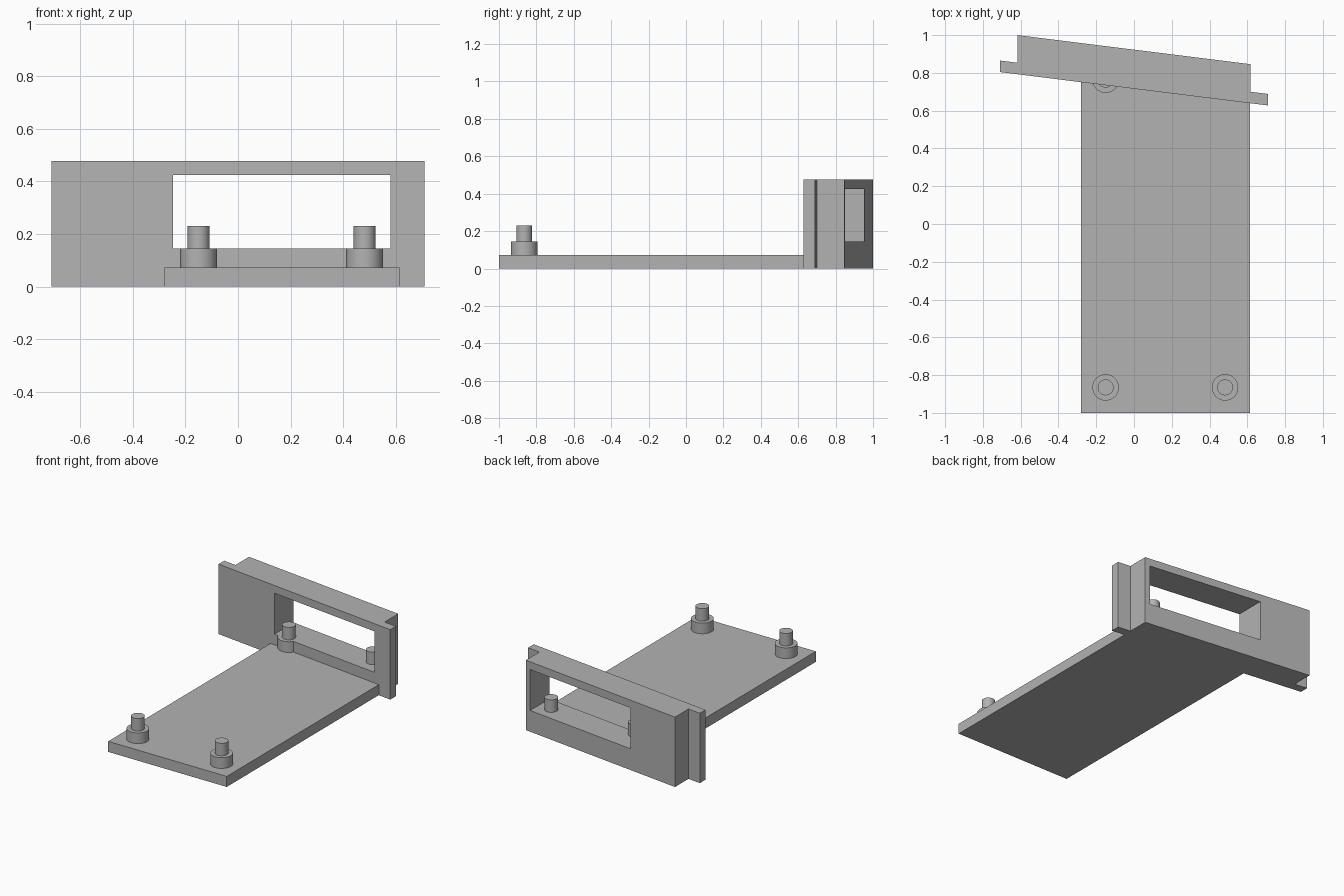
import bpy
import bmesh

cube = bpy.data.objects.get("Cube")
if cube:
    bpy.data.objects.remove(cube, do_unlink=True)

grey = bpy.data.materials.new("plain grey")
grey.use_nodes = True
GREY = (0.45, 0.45, 0.45, 1)
grey.diffuse_color = GREY
grey.node_tree.nodes["Principled BSDF"].inputs["Base Color"].default_value = GREY


def prism(name, outline, z0, z1):
    """Extrude a plan outline upward from z0 to z1."""
    bm = bmesh.new()
    face = bm.faces.new([bm.verts.new((x, y, z0)) for x, y in outline])
    grown = bmesh.ops.extrude_face_region(bm, geom=[face])["geom"]
    top = [v for v in grown if isinstance(v, bmesh.types.BMVert)]
    bmesh.ops.translate(bm, verts=top, vec=(0, 0, z1 - z0))
    bmesh.ops.recalc_face_normals(bm, faces=bm.faces)
    mesh = bpy.data.meshes.new(name)
    bm.to_mesh(mesh)
    bm.free()
    mesh.materials.append(grey)
    obj = bpy.data.objects.new(name, mesh)
    bpy.context.collection.objects.link(obj)
    return obj


def cylinder(name, x, y, radius, z0, z1):
    bpy.ops.mesh.primitive_cylinder_add(vertices=48, radius=radius, depth=z1 - z0,
                                        location=(x, y, (z0 + z1) / 2))
    obj = bpy.context.object
    obj.name = name
    obj.data.materials.append(grey)
    bpy.ops.object.shade_smooth_by_angle()


def front_y(x):
    """Slanted front line of the upright panel."""
    return 0.716 - 0.1245 * x


LEFT, RIGHT = 0.615, -0.28
BODY, FLANGE = 0.617, 0.71
BASE_TOP, COLLAR_TOP, PIN_TOP, PANEL_TOP = 0.072, 0.145, 0.23, 0.477
DEPTH, LIP = 0.207, 0.061

# Base plate, ending against the slanted panel
prism("base_plate", [(RIGHT, -1), (LEFT, -1), (LEFT, front_y(LEFT)),
                     (RIGHT, front_y(RIGHT))], 0, BASE_TOP)

# Upright panel with thin side flanges along its front
steps = [(-FLANGE, 0), (FLANGE, 0), (FLANGE, LIP), (BODY, LIP), (BODY, DEPTH),
         (-BODY, DEPTH), (-BODY, LIP), (-FLANGE, LIP)]
panel = prism("upright_panel", [(x, front_y(x) + d) for x, d in steps], 0, PANEL_TOP)

# Rectangular window through the panel
cutter = prism("window_cutter", [(-0.247, 0.4), (0.581, 0.4), (0.581, 1.2),
                                 (-0.247, 1.2)], COLLAR_TOP, 0.424)
cutter.hide_render = True
cut = panel.modifiers.new("window", "BOOLEAN")
cut.operation = "DIFFERENCE"
cut.solver = "EXACT"
cut.object = cutter
bpy.context.view_layer.objects.active = panel
bpy.ops.object.modifier_apply(modifier=cut.name)
bpy.data.objects.remove(cutter, do_unlink=True)

# Four mounting pegs: wide collar and narrow pin
for side, x in (("left", 0.482), ("right", -0.15)):
    for end, y in (("front", -0.865), ("rear", 0.764)):
        cylinder(f"{end}_{side}_collar", x, y, 0.07, BASE_TOP, COLLAR_TOP)
        cylinder(f"{end}_{side}_pin", x, y, 0.042, COLLAR_TOP, PIN_TOP)
